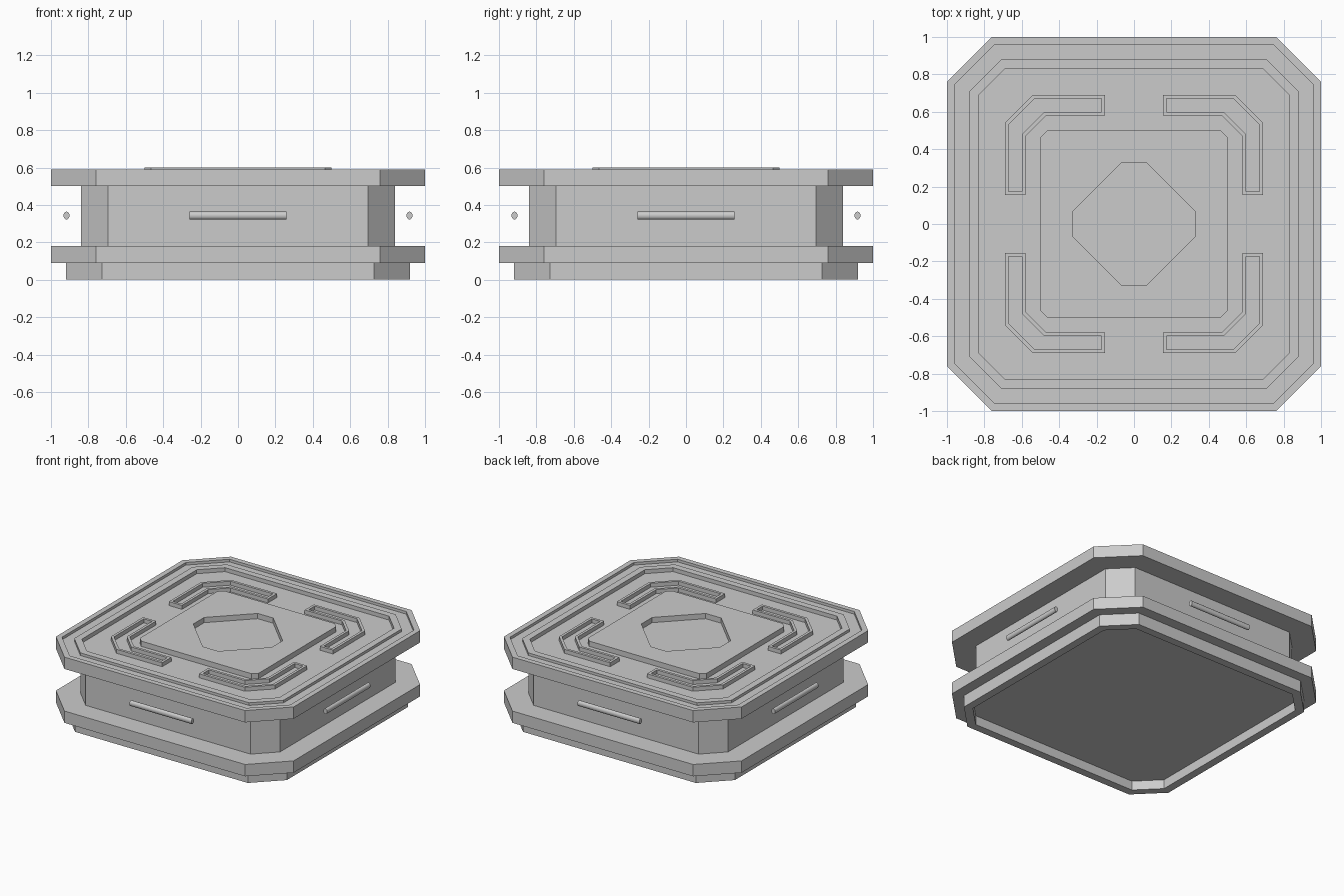
import bpy, bmesh, math
from mathutils import Matrix

if "Cube" in bpy.data.objects:
    bpy.data.objects.remove(bpy.data.objects["Cube"])


def octagon(h, c=None):
    """Square of half size h with corners cut at c (default: parallel inset of the flange)."""
    if c is None:
        c = 0.76 - (1 - h) * math.tan(math.pi / 8)
    return [(c, -h), (h, -c), (h, c), (c, h), (-c, h), (-h, c), (-h, -c), (-c, -h)]


def stack(name, loops, closed=False):
    """Bridge successive (outline, z) loops; cap the ends or join last to first."""
    bm = bmesh.new()
    rings = [[bm.verts.new((x, y, z)) for x, y in pts] for pts, z in loops]
    n = len(rings[0])
    pairs = list(zip(rings, rings[1:]))
    if closed:
        pairs.append((rings[-1], rings[0]))
    for a, b in pairs:
        for i in range(n):
            j = (i + 1) % n
            bm.faces.new((a[i], a[j], b[j], b[i]))
    if not closed:
        bm.faces.new(rings[0][::-1])
        bm.faces.new(rings[-1])
    bmesh.ops.recalc_face_normals(bm, faces=bm.faces)
    me = bpy.data.meshes.new(name)
    bm.to_mesh(me)
    bm.free()
    ob = bpy.data.objects.new(name, me)
    bpy.context.collection.objects.link(ob)
    return ob


# Foot, hollow underneath
stack("foot", [(octagon(0.86), 0.07), (octagon(0.86), 0), (octagon(0.92), 0), (octagon(0.92), 0.09)])

# Lower flange and core
stack("lower_flange", [(octagon(1), 0.09), (octagon(1), 0.18)])
stack("core", [(octagon(0.84), 0.18), (octagon(0.84), 0.50)])

# Upper flange: rim, groove, ridge, sunken floor
RIM, GROOVE, FLOOR = 0.59, 0.57, 0.56
stack("upper_flange", [
    (octagon(1), 0.50), (octagon(1), RIM),
    (octagon(0.96), RIM), (octagon(0.96), GROOVE),
    (octagon(0.88), GROOVE), (octagon(0.88), RIM),
    (octagon(0.83), RIM), (octagon(0.83), FLOOR)])

# Centre panel with octagonal opening
outer, inner = octagon(0.50, 0.465), octagon(0.33, 0.065)
stack("centre_panel", [(outer, 0.555), (outer, 0.60), (inner, 0.60), (inner, 0.555)], closed=True)

# Raised corner frames, mirrored to all four corners
outer = [(0.155, 0.69), (0.155, 0.58), (0.47, 0.58), (0.58, 0.47),
         (0.58, 0.155), (0.69, 0.155), (0.69, 0.54), (0.54, 0.69)]
inner = [(0.175, 0.67), (0.175, 0.60), (0.478, 0.60), (0.60, 0.478),
         (0.60, 0.175), (0.67, 0.175), (0.67, 0.532), (0.532, 0.67)]
frame = stack("corner_frame", [(outer, 0.555), (outer, 0.59), (inner, 0.59), (inner, 0.555)], closed=True)
mod = frame.modifiers.new("mirror", 'MIRROR')
mod.use_axis = (True, True, False)
mod.use_mirror_merge = False

# Side bars standing off each face of the core
for k, side in enumerate(("front", "right", "back", "left")):
    bpy.ops.mesh.primitive_cylinder_add(vertices=16, radius=1, depth=0.52)
    bar = bpy.context.object
    bar.name = side + "_bar"
    bar.data.transform(Matrix.Rotation(k * math.pi / 2, 4, 'Z')
                       @ Matrix.Translation((0, -0.917, 0.343))
                       @ Matrix.Rotation(math.pi / 2, 4, 'Y')
                       @ Matrix.Diagonal((0.021, 0.016, 1, 1)))
    bpy.ops.object.shade_smooth_by_angle()
